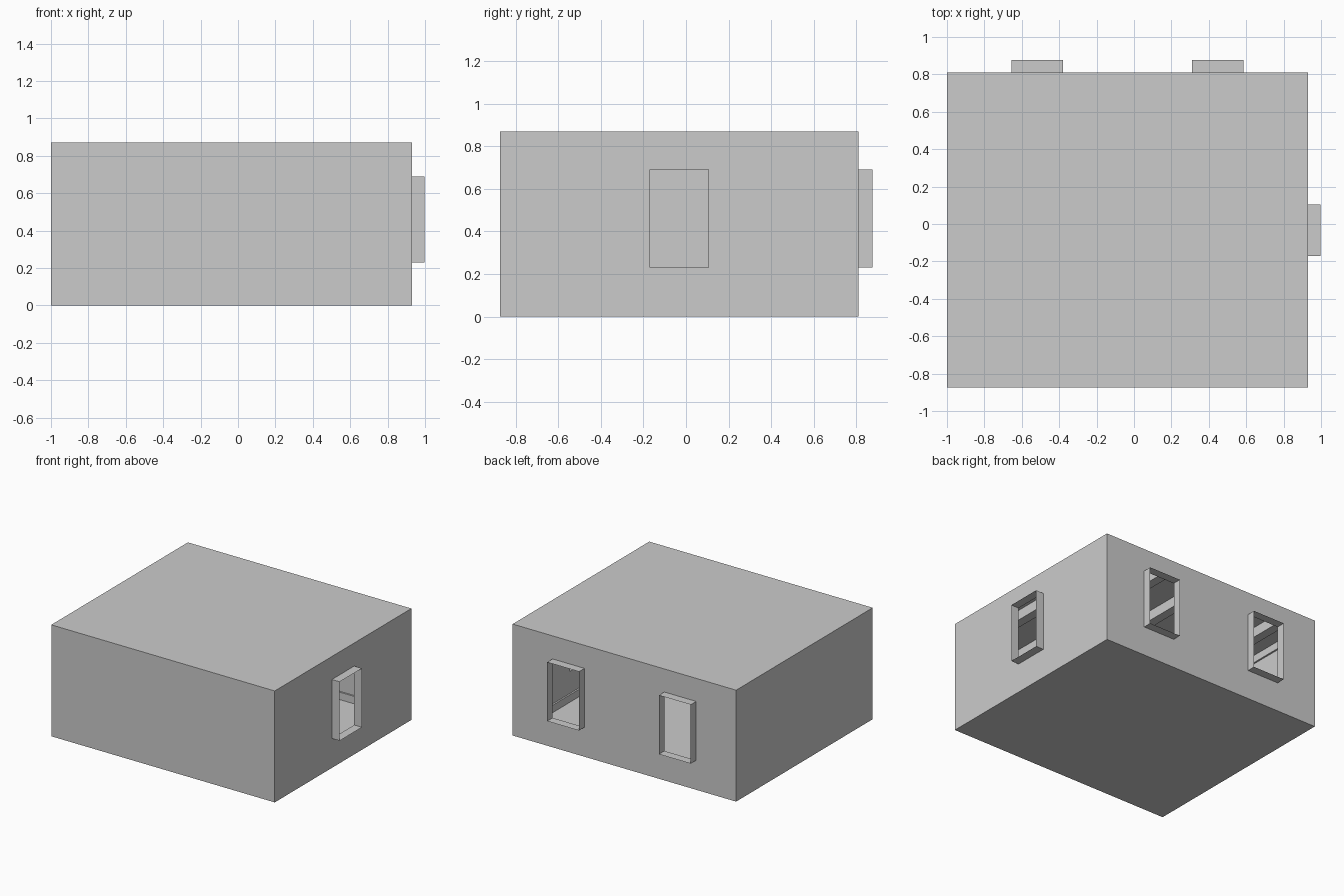
import bpy, bmesh
from mathutils import Vector

if "Cube" in bpy.data.objects:
    bpy.data.objects.remove(bpy.data.objects["Cube"])

X0, X1, Y0, Y1, H = -1.0, 0.93, -0.875, 0.81, 0.87
SILL, HEAD, DEPTH = 0.23, 0.69, 0.067


def make_object(name, bm):
    mesh = bpy.data.meshes.new(name)
    bmesh.ops.remove_doubles(bm, verts=bm.verts, dist=1e-5)
    bm.to_mesh(mesh)
    bm.free()
    obj = bpy.data.objects.new(name, mesh)
    bpy.context.collection.objects.link(obj)
    return obj


def quad(bm, *pts):
    return bm.faces.new([bm.verts.new(p) for p in pts])


def box(name, lo, hi):
    bm = bmesh.new()
    bmesh.ops.create_cube(bm, size=1)
    lo, hi = Vector(lo), Vector(hi)
    for v in bm.verts:
        v.co = Vector(v.co[i] * (hi[i] - lo[i]) + (lo[i] + hi[i]) / 2 for i in range(3))
    return make_object(name, bm)


def wall(name, start, along, length, out, openings=()):
    """Thin wall with window openings, each lined by an open reveal pushed outward."""
    start, along, out = Vector(start), Vector(along), Vector(out)
    bm = bmesh.new()

    def at(u, z, d=0):
        return start + along * u + out * d + Vector((0, 0, z))

    us = sorted({0, length, *[u for o in openings for u in o]})
    zs = [0, SILL, HEAD, H] if openings else [0, H]
    for a, b in zip(us, us[1:]):
        for c, d in zip(zs, zs[1:]):
            if not ((a, b) in openings and c == SILL):
                quad(bm, at(a, c), at(b, c), at(b, d), at(a, d))
    make_object(name, bm)

    for i, (a, b) in enumerate(openings):
        bm = bmesh.new()
        ring = [(a, SILL), (b, SILL), (b, HEAD), (a, HEAD)]
        for p, q in zip(ring, ring[1:] + ring[:1]):
            quad(bm, at(*p), at(*p, DEPTH), at(*q, DEPTH), at(*q))
        make_object(f"{name}_window_reveal_{i + 1}", bm)


# Room shell: walls run counter-clockwise
W, D = X1 - X0, Y1 - Y0
wall("front_wall", (X0, Y0, 0), (1, 0, 0), W, (0, -1, 0))
wall("right_wall", (X1, Y0, 0), (0, 1, 0), D, (1, 0, 0), [(0.705, 0.98)])
wall("back_wall", (X1, Y1, 0), (-1, 0, 0), W, (0, 1, 0), [(0.345, 0.62), (1.31, 1.585)])
wall("left_wall", (X0, Y1, 0), (0, -1, 0), D, (-1, 0, 0))

# Floor and ceiling
for name, z, s in (("floor", 0, -1), ("ceiling", H, 1)):
    bm = bmesh.new()
    quad(bm, *[(X0, Y0, z), (X1, Y0, z), (X1, Y1, z), (X0, Y1, z)][::s])
    make_object(name, bm)

# Baseboards and crown trim inside the room
T, G = 0.015, 0.002
for kind, z0, z1 in (("baseboard", G, 0.06), ("crown_trim", H - 0.06, H - G)):
    box(f"front_{kind}", (X0 + G, Y0 + G, z0), (X1 - G, Y0 + T, z1))
    box(f"back_{kind}", (X0 + G, Y1 - T, z0), (X1 - G, Y1 - G, z1))
    box(f"left_{kind}", (X0 + G, Y0 + T, z0), (X0 + T, Y1 - T, z1))
    box(f"right_{kind}", (X1 - T, Y0 + T, z0), (X1 - G, Y1 - T, z1))

# Ceiling beams
for i in range(5):
    x = -0.045 + 0.36 * (i - 2)
    box(f"ceiling_beam_{i + 1}", (x - 0.035, Y0 + T, H - 0.08), (x + 0.035, Y1 - T, H - G))
